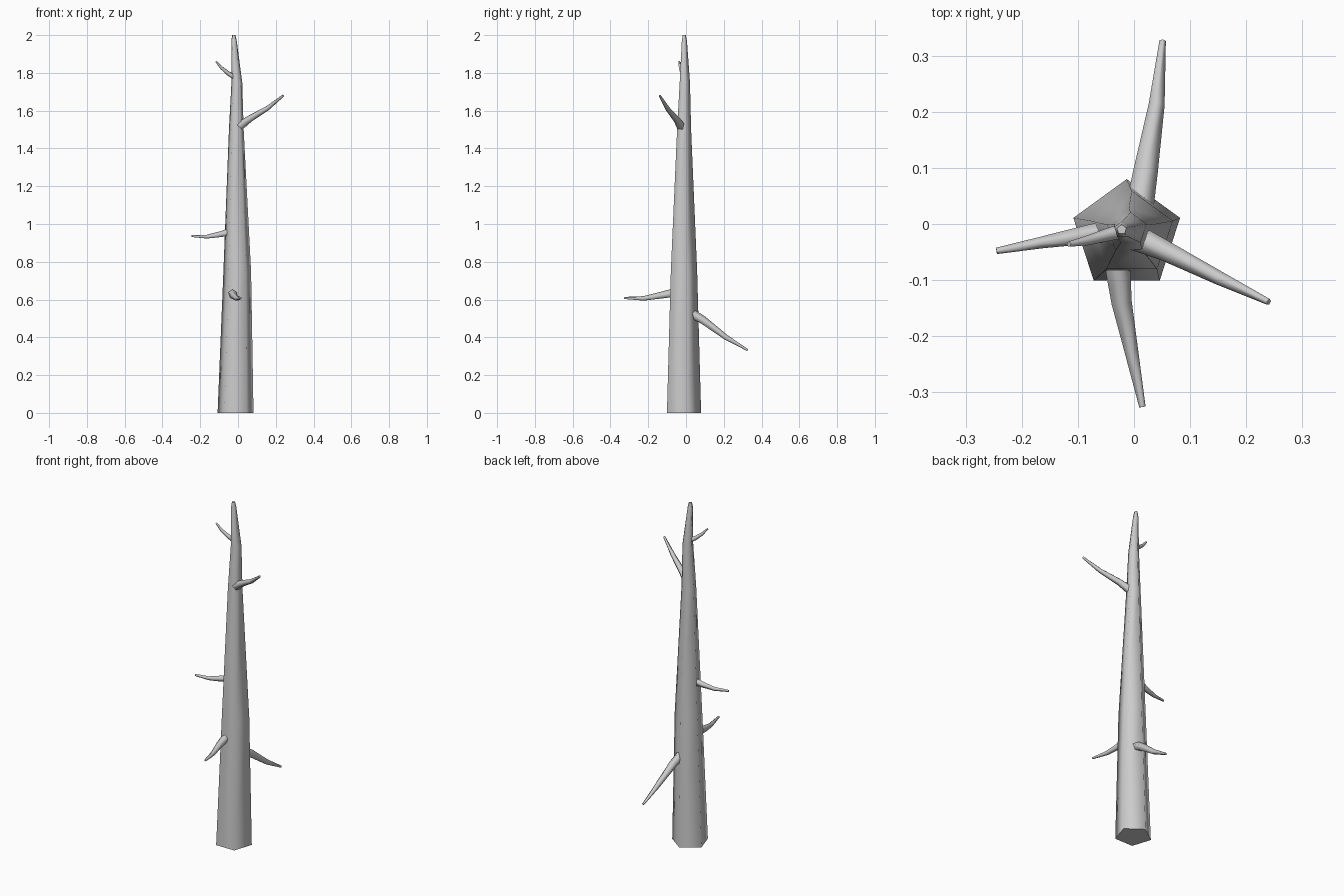
import bpy, bmesh, math
from mathutils import Vector

if "Cube" in bpy.data.objects:
    bpy.data.objects.remove(bpy.data.objects["Cube"])


def tube(name, path, sides=5, up=None):
    """Tapered tube through (x, y, z, radius) points, capped at both ends."""
    bm = bmesh.new()
    pts = [Vector(p[:3]) for p in path]
    rings = []
    for i, p in enumerate(pts):
        if up:  # horizontal rings
            u, v = Vector((1, 0, 0)), Vector((0, 1, 0))
        else:   # rings across the path direction
            d = (pts[min(i + 1, len(pts) - 1)] - pts[max(i - 1, 0)]).normalized()
            u = Vector((0, 0, 1)).cross(d).normalized()
            v = d.cross(u)
        ring = []
        for k in range(sides):
            a = math.pi / 2 + 2 * math.pi * k / sides
            ring.append(bm.verts.new(p + path[i][3] * (math.cos(a) * u + math.sin(a) * v)))
        rings.append(ring)
    for lo, hi in zip(rings, rings[1:]):
        for k in range(sides):
            n = (k + 1) % sides
            bm.faces.new((lo[k], lo[n], hi[n], hi[k]))
    bm.faces.new(rings[0][::-1])
    bm.faces.new(rings[-1])
    bmesh.ops.recalc_face_normals(bm, faces=bm.faces[:])
    me = bpy.data.meshes.new(name)
    bm.to_mesh(me)
    bm.free()
    ob = bpy.data.objects.new(name, me)
    bpy.context.collection.objects.link(ob)
    bpy.ops.object.select_all(action='DESELECT')
    ob.select_set(True)
    bpy.context.view_layer.objects.active = ob
    bpy.ops.object.shade_smooth_by_angle(angle=math.radians(75))
    return ob


# Five-sided tapering trunk
tube("trunk", [(-.013, -.02, 0, .10), (-.004, -.018, .75, .077),
               (-.009, -.014, 1.5, .041), (-.006, -.009, 1.75, .03),
               (-.021, -.01, 1.97, .015), (-.022, -.01, 2.0, .009)], up=True)

# Bare branch stubs
branches = {
    "back_branch": [(.01, .03, .525, .026), (.02, .09, .49, .023),
                    (.04, .21, .40, .015), (.051, .326, .332, .006)],
    "front_branch": [(-.03, -.07, .633, .024), (-.022, -.14, .62, .019),
                     (-.005, -.225, .605, .013), (.015, -.326, .608, .006)],
    "left_branch": [(-.04, -.012, .958, .021), (-.09, -.02, .945, .017),
                    (-.165, -.033, .932, .011), (-.245, -.048, .936, .006)],
    "right_branch": [(.005, -.025, 1.515, .025), (.06, -.05, 1.555, .019),
                     (.155, -.098, 1.612, .013), (.24, -.139, 1.68, .006)],
    "top_branch": [(-.02, -.012, 1.778, .014), (-.05, -.02, 1.795, .012),
                   (-.086, -.03, 1.825, .009), (-.116, -.036, 1.86, .005)],
}
for name, path in branches.items():
    tube(name, path)
